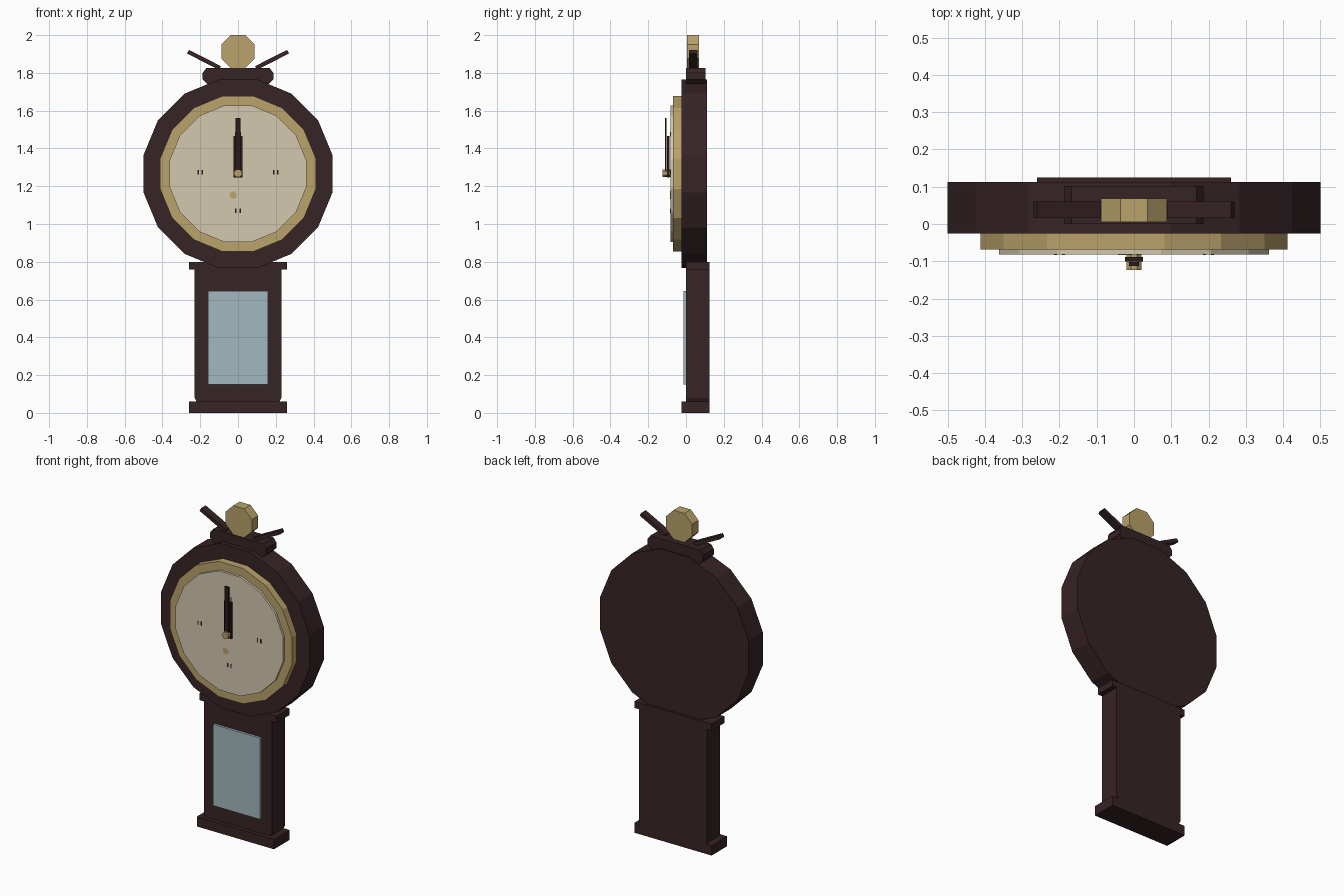
import bpy, bmesh, math
from mathutils import Matrix

cube = bpy.data.objects.get("Cube")
if cube:
    bpy.data.objects.remove(cube, do_unlink=True)


def material(name, rgb):
    m = bpy.data.materials.new(name)
    m.use_nodes = True
    m.diffuse_color = (*rgb, 1)
    m.node_tree.nodes["Principled BSDF"].inputs["Base Color"].default_value = (*rgb, 1)
    return m


WOOD = material("dark wood", (0.037, 0.017, 0.018))
BRASS = material("brass", (0.49, 0.36, 0.145))
CREAM = material("cream dial", (0.65, 0.58, 0.43))
GLASS = material("pale blue glass", (0.36, 0.48, 0.52))
BLACK = material("black hands", (0.022, 0.010, 0.011))


def plate(name, outline, y0, y1, mat):
    """Extrude an (x, z) outline from y0 back to y1."""
    bm = bmesh.new()
    face = bm.faces.new([bm.verts.new((x, y0, z)) for x, z in outline])
    out = bmesh.ops.extrude_face_region(bm, geom=[face])["geom"]
    for v in out:
        if isinstance(v, bmesh.types.BMVert):
            v.co.y = y1
    bmesh.ops.recalc_face_normals(bm, faces=bm.faces)
    mesh = bpy.data.meshes.new(name)
    bm.to_mesh(mesh)
    bm.free()
    mesh.materials.append(mat)
    ob = bpy.data.objects.new(name, mesh)
    bpy.context.collection.objects.link(ob)
    return ob


def rect(x0, x1, z0, z1):
    return [(x0, z0), (x1, z0), (x1, z1), (x0, z1)]


def polygon(cz, apothem, n, cx=0):
    """Regular outline with flats at the sides."""
    r = apothem / math.cos(math.pi / n)
    angles = [(i + 0.5) * math.tau / n for i in range(n)]
    return [(cx + r * math.cos(a), cz + r * math.sin(a)) for a in angles]


def symmetric(half):
    return half + [(-x, z) for x, z in reversed(half)]


CZ = 1.266

# Lower case
plate("base", rect(-0.26, 0.26, 0, 0.06), -0.025, 0.125, WOOD)
plate("trunk", symmetric([(0.22, 0.06), (0.23, 0.08), (0.23, 0.77)]), 0, 0.125, WOOD)
plate("trunk_cap", rect(-0.26, 0.26, 0.76, 0.80), 0, 0.125, WOOD)
plate("glass_panel", rect(-0.158, 0.158, 0.15, 0.645), -0.014, 0.002, GLASS)

# Clock head
plate("head", polygon(CZ, 0.5, 16), -0.025, 0.112, WOOD)
plate("bezel", polygon(CZ, 0.412, 16), -0.068, -0.02, BRASS)
plate("dial", polygon(CZ, 0.362, 16), -0.082, -0.06, CREAM)

# Hour marks, as pairs of tiny ticks
for name, cx, cz in (("three", 0.2, 1.275), ("nine", -0.2, 1.275),
                     ("six", 0, 1.07), ("twelve", 0, 1.475)):
    for side in (-1, 1):
        x = cx + side * 0.011
        plate(f"{name}_tick", rect(x - 0.004, x + 0.004, cz - 0.012, cz + 0.012),
              -0.0835, -0.081, BLACK)
plate("dial_ornament", polygon(1.153, 0.018, 6, -0.025), -0.0835, -0.081, BRASS)

# Hands and hub
plate("hour_hand", rect(-0.024, 0.024, 1.245, 1.465), -0.10, -0.088, BLACK)
plate("minute_hand", rect(-0.014, 0.014, 1.25, 1.56), -0.112, -0.102, BLACK)
plate("hand_hub", polygon(CZ + 0.003, 0.02, 8), -0.124, -0.08, BRASS)

# Crest with finial and angled bars
plate("crest", symmetric([(0.155, 1.735), (0.187, 1.765), (0.187, 1.80), (0.168, 1.825)]),
      0, 0.102, WOOD)
plate("finial", polygon(1.9125, 0.0885, 8), 0.006, 0.068, BRASS)
for name, side in (("left_bar", 1), ("right_bar", -1)):
    bar = plate(name, rect(-0.095, 0.095, -0.011, 0.011), 0.016, 0.06, WOOD)
    bar.data.transform(Matrix.Translation((side * 0.18, 0, 1.869))
                       @ Matrix.Rotation(-side * math.radians(27), 4, "Y"))
